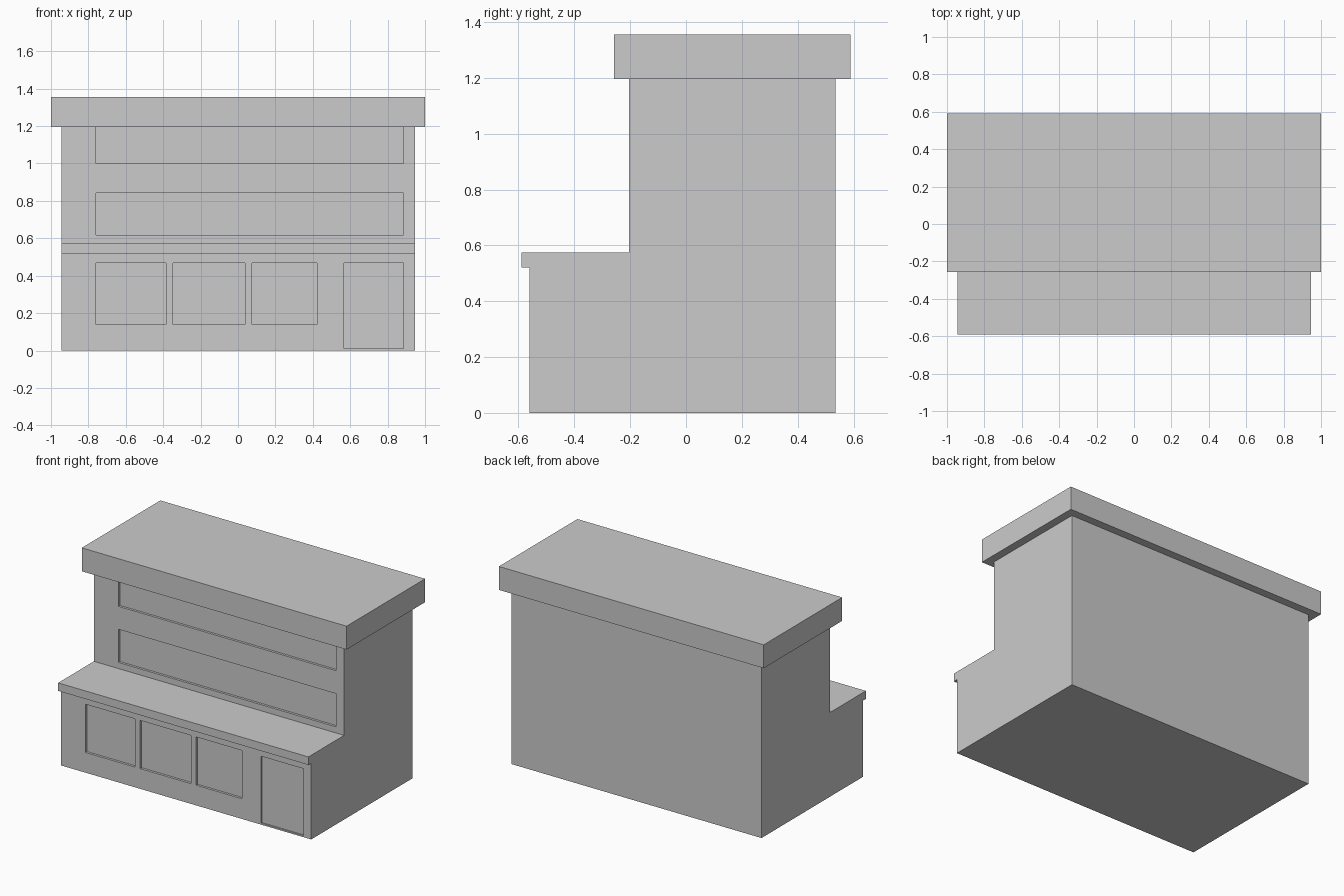
import bpy, bmesh

if "Cube" in bpy.data.objects:
    bpy.data.objects.remove(bpy.data.objects["Cube"])

HALF_W = 0.945
FRONT, STEP, BACK = -0.56, -0.205, 0.535
TOP = 1.195


def new_object(name, bm):
    bmesh.ops.recalc_face_normals(bm, faces=bm.faces)
    mesh = bpy.data.meshes.new(name)
    bm.to_mesh(mesh)
    bm.free()
    obj = bpy.data.objects.new(name, mesh)
    bpy.context.collection.objects.link(obj)
    return obj


def add_box(bm, x0, x1, y0, y1, z0, z1):
    verts = bmesh.ops.create_cube(bm, size=1)["verts"]
    bmesh.ops.scale(bm, vec=(x1 - x0, y1 - y0, z1 - z0), verts=verts)
    bmesh.ops.translate(bm, vec=((x0 + x1) / 2, (y0 + y1) / 2, (z0 + z1) / 2), verts=verts)


# Stepped cabinet body with worktop lip: side profile swept across the width
profile = [(FRONT, 0), (BACK, 0), (BACK, TOP), (STEP, TOP), (STEP, 0.575),
           (-0.59, 0.575), (-0.59, 0.52), (FRONT, 0.52)]
bm = bmesh.new()
side = bm.faces.new([bm.verts.new((-HALF_W, y, z)) for y, z in profile])
swept = bmesh.ops.extrude_face_region(bm, geom=[side])["geom"]
bmesh.ops.translate(bm, vec=(2 * HALF_W, 0, 0),
                    verts=[v for v in swept if isinstance(v, bmesh.types.BMVert)])
body = new_object("cabinet_body", bm)

# Shallow recesses: (x0, x1, z0, z1, front plane, depth)
recesses = [(x0, x1, 0.138, 0.467, FRONT, 0.016)
            for x0, x1 in ((-0.76, -0.385), (-0.348, 0.038), (0.075, 0.423))]
recesses += [(0.567, 0.885, 0.01, 0.467, FRONT, 0.01),        # tall door
             (-0.76, 0.885, 0.617, 0.843, STEP, 0.016),       # lower shelf
             (-0.76, 0.885, 1.0, TOP + 0.05, STEP, 0.016)]    # upper shelf
bm = bmesh.new()
for x0, x1, z0, z1, plane, depth in recesses:
    add_box(bm, x0, x1, plane - 0.02, plane + depth, z0, z1)
cutter = new_object("recess_cutter", bm)
cutter.hide_render = True

cut = body.modifiers.new("recesses", "BOOLEAN")
cut.operation = "DIFFERENCE"
cut.solver = "EXACT"
cut.object = cutter
bpy.context.view_layer.objects.active = body
bpy.ops.object.modifier_apply(modifier=cut.name)
bpy.data.objects.remove(cutter)

# Overhanging top slab
bm = bmesh.new()
add_box(bm, -1, 1, -0.257, 0.59, TOP, 1.355)
new_object("top_slab", bm)
